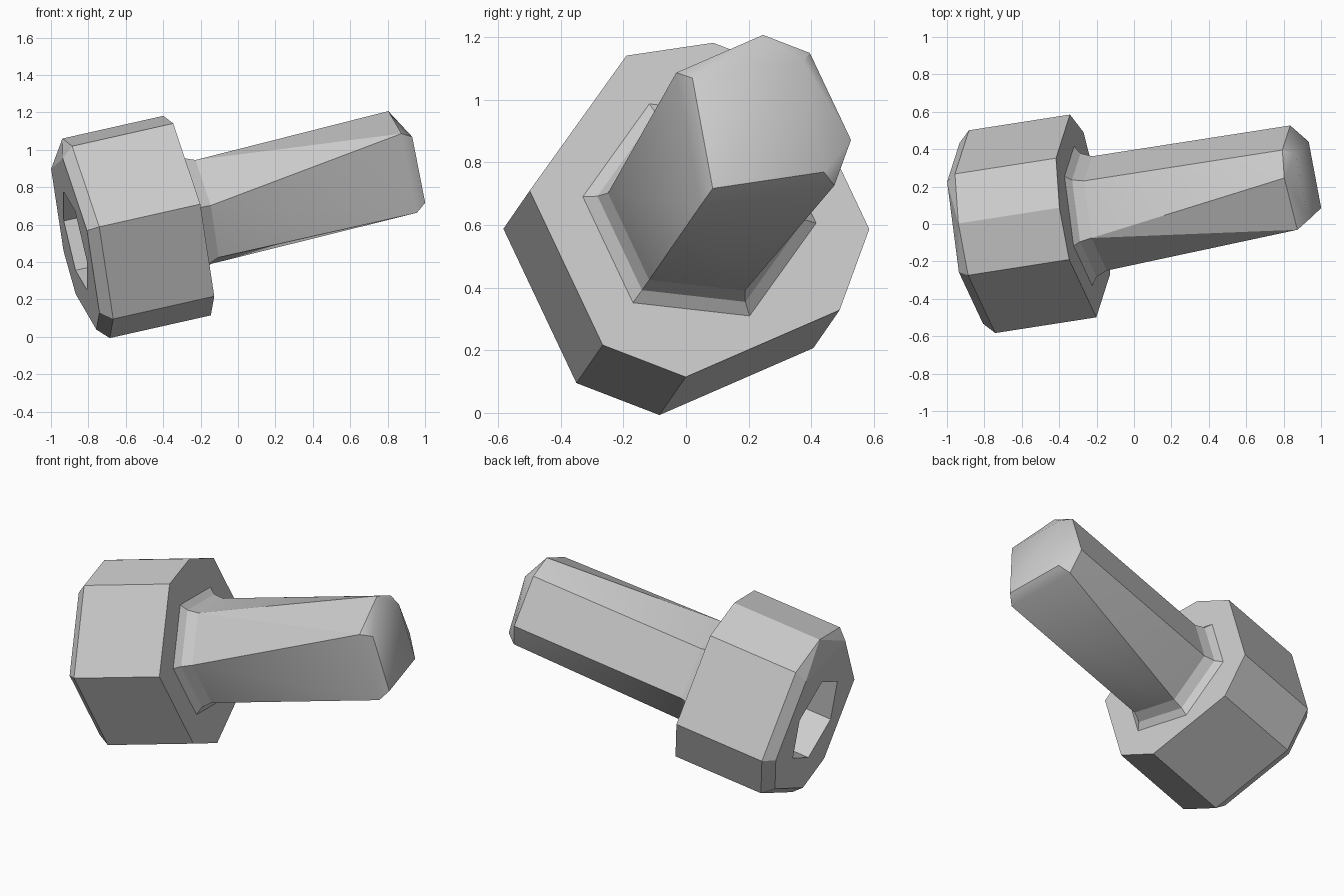
import bpy
import bmesh
from math import cos, sin, radians
from mathutils import Vector

cube = bpy.data.objects.get("Cube")
if cube:
    bpy.data.objects.remove(cube, do_unlink=True)

# Tilted bolt axis, with two directions across it
ORIGIN = Vector((-0.272, 0.043, 0.648))
AXIS = Vector((0.965, 0.15, 0.217)).normalized()
U = Vector((0.13, -0.987, 0.112))
U = (U - AXIS * U.dot(AXIS)).normalized()
V = AXIS.cross(U)

steel = bpy.data.materials.new("light_grey_steel")
steel.use_nodes = True
COLOR = (0.6, 0.6, 0.6, 1)
steel.diffuse_color = COLOR
steel.node_tree.nodes["Principled BSDF"].inputs["Base Color"].default_value = COLOR

HEX = range(0, 360, 60)


def ring(along, radius, angles):
    """Points around the axis at a distance along it."""
    return [ORIGIN + AXIS * along + (U * cos(radians(a)) + V * sin(radians(a))) * radius
            for a in angles]


def finish(name, bm):
    bmesh.ops.recalc_face_normals(bm, faces=bm.faces)
    mesh = bpy.data.meshes.new(name)
    bm.to_mesh(mesh)
    bm.free()
    mesh.materials.append(steel)
    obj = bpy.data.objects.new(name, mesh)
    bpy.context.collection.objects.link(obj)
    return obj


def hull(name, *rings):
    """Convex faceted solid through several rings."""
    bm = bmesh.new()
    for points in rings:
        for p in points:
            bm.verts.new(p)
    bmesh.ops.convex_hull(bm, input=bm.verts)
    bmesh.ops.dissolve_limit(bm, angle_limit=radians(2), verts=bm.verts, edges=bm.edges)
    return finish(name, bm)


def loft(name, *rings):
    """Open band of quads through equal rings."""
    bm = bmesh.new()
    loops = [[bm.verts.new(p) for p in points] for points in rings]
    for a, b in zip(loops, loops[1:]):
        for i in range(len(a)):
            j = (i + 1) % len(a)
            bm.faces.new((a[i], a[j], b[j], b[i]))
    return finish(name, bm)


def smooth(obj):
    bpy.ops.object.select_all(action="DESELECT")
    obj.select_set(True)
    bpy.context.view_layer.objects.active = obj
    bpy.ops.object.shade_smooth_by_angle(angle=radians(30))


# Head: uneven eight-sided block with a chamfered outer end
HEAD = (0, 60, 90, 150, 180, 240, 270, 300)
head = hull("head", ring(0, 0.55, HEAD), ring(-0.56, 0.55, HEAD),
            ring(-0.62, 0.49, [a for a in HEAD if a != 270]))

# Hexagonal key socket cut into the head
cutter = hull("socket_cutter", ring(-0.8, 0.272, range(30, 390, 60)),
              ring(-0.32, 0.272, range(30, 390, 60)))
cutter.hide_render = True
cut = head.modifiers.new("socket", "BOOLEAN")
cut.operation = "DIFFERENCE"
cut.solver = "EXACT"
cut.object = cutter
bpy.context.view_layer.objects.active = head
bpy.ops.object.modifier_apply(modifier=cut.name)
bpy.data.objects.remove(cutter, do_unlink=True)

# Shaft: hexagonal root twisting into an uneven tip with a chamfer
shaft = hull("shaft", ring(0.09, 0.31, HEX),
             ring(1.189, 0.31, (60, 150, 180, 240, 270, 330)),
             ring(1.249, 0.258, (60, 150, 240, 330)))
smooth(shaft)

# Flared fillet joining the shaft to the head
fillet = loft("fillet", ring(-0.005, 0.385, HEX), ring(0.03, 0.335, HEX),
              ring(0.09, 0.31, HEX))
smooth(fillet)
